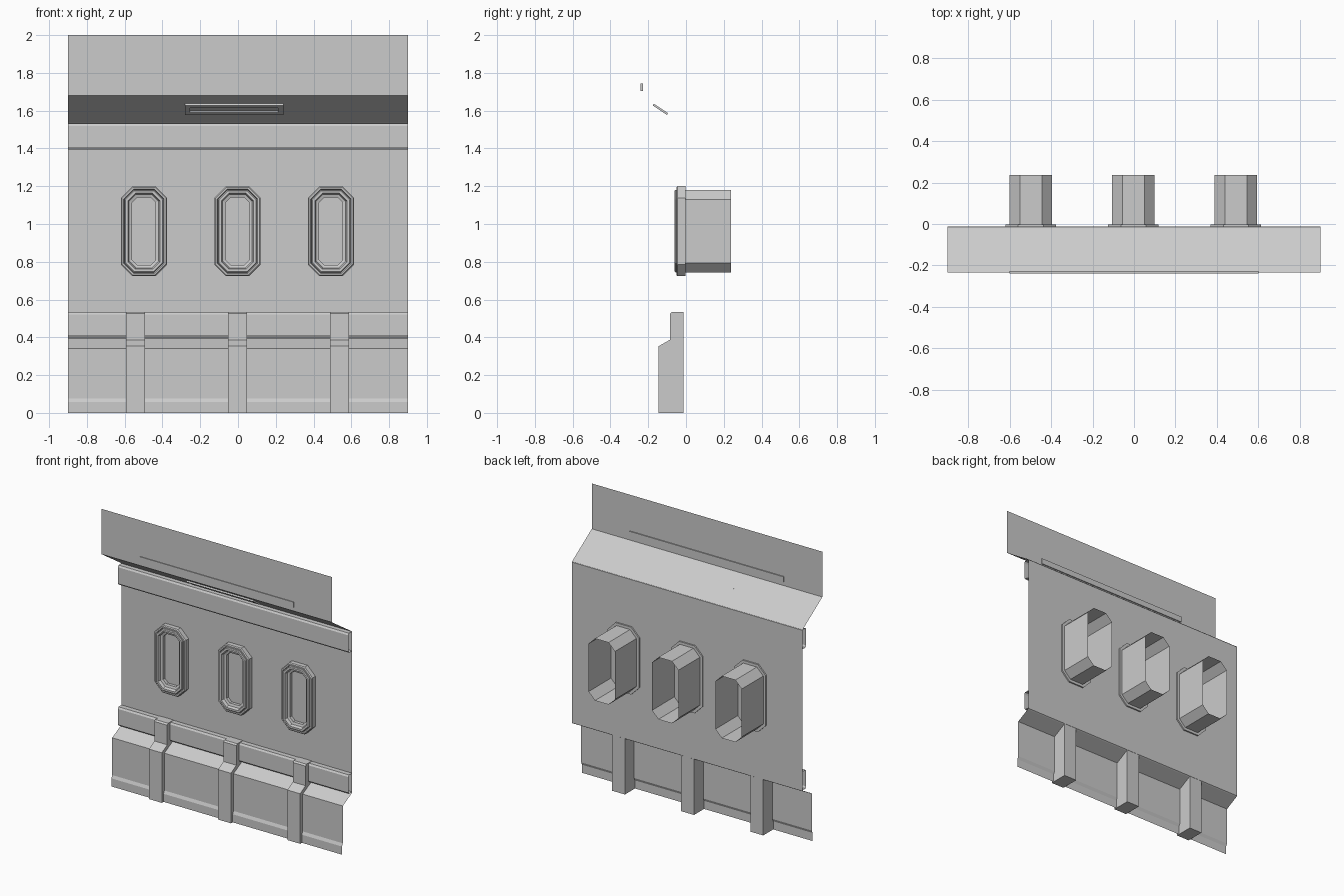
import bpy
import bmesh
from mathutils import Vector

if "Cube" in bpy.data.objects:
    bpy.data.objects.remove(bpy.data.objects["Cube"])


def loft(name, loops, closed=True, cap_start=False, cap_end=False):
    """Join successive point loops with quads, optionally capping the ends."""
    bm = bmesh.new()
    rings = [[bm.verts.new(p) for p in loop] for loop in loops]
    for a, b in zip(rings, rings[1:]):
        n = len(a)
        for i in range(n if closed else n - 1):
            j = (i + 1) % n
            bm.faces.new((a[i], a[j], b[j], b[i]))
    if cap_start:
        bm.faces.new(list(reversed(rings[0])))
    if cap_end:
        bm.faces.new(rings[-1])
    bmesh.ops.recalc_face_normals(bm, faces=bm.faces[:])
    mesh = bpy.data.meshes.new(name)
    bm.to_mesh(mesh)
    bm.free()
    obj = bpy.data.objects.new(name, mesh)
    bpy.context.collection.objects.link(obj)
    return obj


def extrude_x(name, profile, x0, x1, solid=False):
    """Sweep a (y, z) profile along x, as an open sheet or a solid."""
    loops = [[(x, y, z) for y, z in profile] for x in (x0, x1)]
    return loft(name, loops, solid, solid, solid)


def octagon(cx, cz, hw, y):
    """Tall chamfered rectangle; the chamfer follows a parallel offset."""
    hh = hw + 0.116
    c = 0.05 + (hw - 0.103) * 0.586
    pts = [(hw, hh - c), (hw - c, hh), (c - hw, hh), (-hw, hh - c),
           (-hw, c - hh), (c - hw, -hh), (hw - c, -hh), (hw, c - hh)]
    return [(cx + x, y, cz + z) for x, z in pts]


W = 0.9
WALL = -0.013

# main wall with outward sloping soffit and upright top panel
extrude_x("wall", [(WALL, 0.395), (WALL, 1.53), (-0.025, 1.54),
                   (-0.235, 1.68), (-0.235, 2.0)], -W, W)

# lower skirting with base step and sloped ledge
extrude_x("skirting", [(-0.126, 0), (-0.126, 0.057), (-0.117, 0.077),
                       (-0.117, 0.34), (-0.02, 0.39), (WALL, 0.395)], -W, W)

# two bevelled horizontal rails
for name, z0, z1 in (("lower_rail", 0.40, 0.532), ("upper_rail", 1.395, 1.532)):
    extrude_x(name, [(WALL, z0), (-0.047, z0), (-0.055, z0 + 0.012),
                     (-0.055, z1 - 0.012), (-0.047, z1), (WALL, z1)], -W, W)

# buttresses
buttress = [(-0.145, 0), (-0.145, 0.353), (-0.085, 0.387), (-0.085, 0.525),
            (-0.075, 0.535), (-0.014, 0.535), (-0.014, 0)]
for i in range(3):
    cx = -0.003 + (i - 1) * 0.54
    extrude_x(f"buttress_{i + 1}", buttress, cx - 0.05, cx + 0.05, True)

# windows: stepped octagonal frame and open shaft behind
frame = [(0.103, -0.003), (0.122, -0.003), (0.122, -0.045), (0.116, -0.051),
         (0.107, -0.051), (0.103, -0.04), (0.103, -0.055), (0.098, -0.06),
         (0.085, -0.06), (0.078, -0.04), (0.062, -0.035), (0.062, WALL)]
for i in range(3):
    cx = -0.003 + (i - 1) * 0.495
    loft(f"window_frame_{i + 1}", [octagon(cx, 0.962, r, y) for r, y in frame])
    loft(f"window_shaft_{i + 1}",
         [octagon(cx, 0.962, 0.103, y) for y in (-0.04, 0.237)])

# recessed light fitting on the soffit
centre = Vector((-0.02, -0.1325, 1.6117))
along = Vector((0, -0.21, 0.14)).normalized()
out = Vector((0, -0.14, -0.21)).normalized()


def soffit_rect(hx, hs, d):
    return [centre + Vector((sx * hx, 0, 0)) + along * (ss * hs) + out * d
            for sx, ss in ((-1, -1), (1, -1), (1, 1), (-1, 1))]


loft("soffit_light", [soffit_rect(0.26, 0.045, 0.0), soffit_rect(0.26, 0.045, 0.011),
                      soffit_rect(0.233, 0.02, 0.011), soffit_rect(0.233, 0.02, 0.003)],
     cap_start=True, cap_end=True)

# strip through the top panel
extrude_x("top_strip", [(-0.24, 1.705), (-0.24, 1.745),
                        (-0.228, 1.745), (-0.228, 1.705)], -0.6, 0.6, True)
